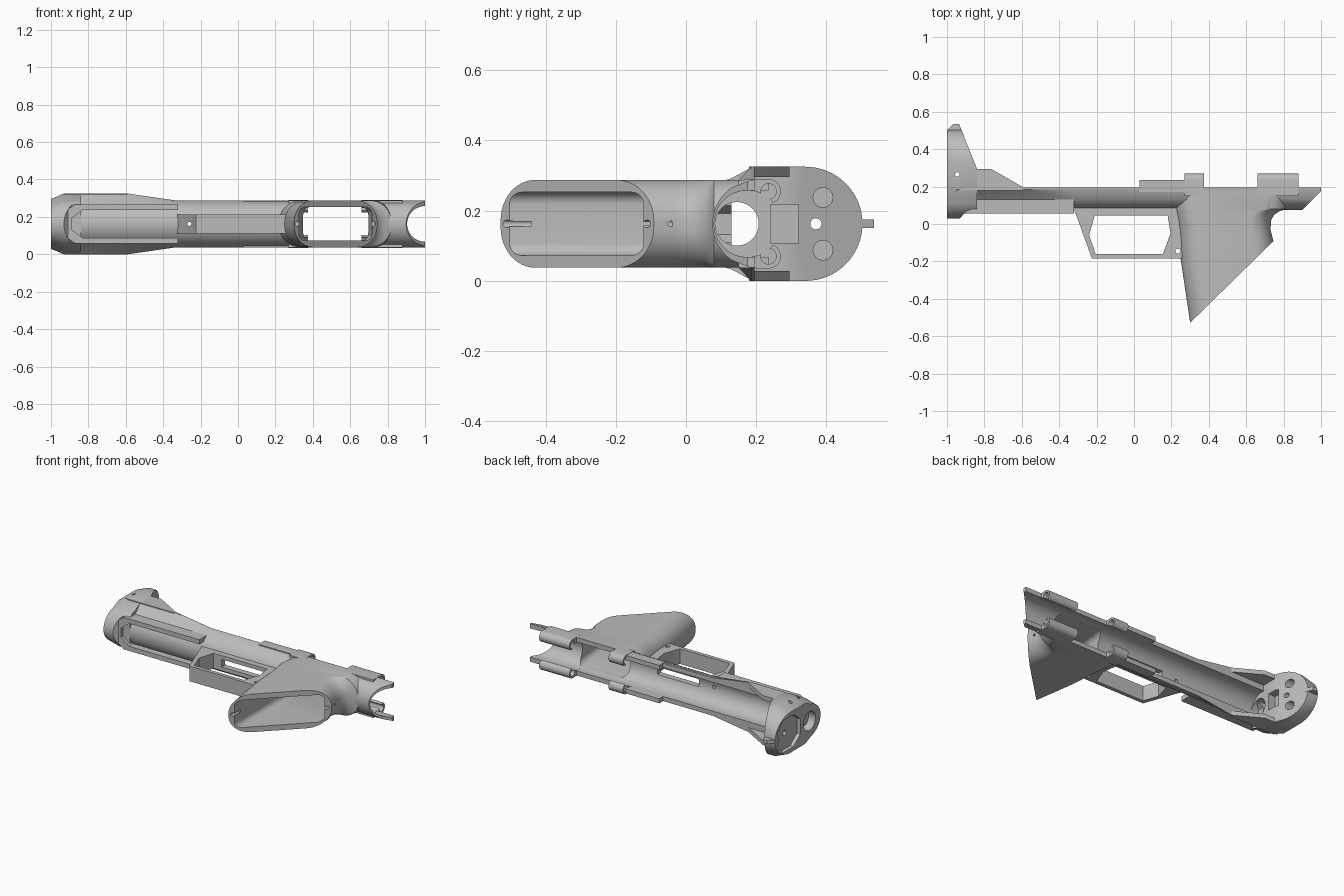
import bpy, bmesh, math

old = bpy.data.objects.get("Cube")
if old:
    bpy.data.objects.remove(old)

C = 0.1625  # mid height of the symmetric model
grey = bpy.data.materials.new("plain_grey")
grey.use_nodes = True
grey.diffuse_color = (0.5, 0.5, 0.5, 1)
grey.node_tree.nodes["Principled BSDF"].inputs["Base Color"].default_value = (0.5, 0.5, 0.5, 1)


def loft(name, rings):
    """Closed solid through rings of matching 3D points."""
    bm = bmesh.new()
    rows = [[bm.verts.new(p) for p in ring] for ring in rings]
    n = len(rows[0])
    for a, b in zip(rows, rows[1:]):
        for i in range(n):
            j = (i + 1) % n
            bm.faces.new((a[i], a[j], b[j], b[i]))
    bm.faces.new(rows[0])
    bm.faces.new(rows[-1])
    bmesh.ops.recalc_face_normals(bm, faces=bm.faces)
    mesh = bpy.data.meshes.new(name)
    bm.to_mesh(mesh)
    bm.free()
    mesh.materials.append(grey)
    ob = bpy.data.objects.new(name, mesh)
    bpy.context.collection.objects.link(ob)
    return ob


def prism(name, pts, axis, lo, hi):
    """Extrude a flat outline; z offsets are measured from mid height."""
    place = {"x": lambda p, t: (t, p[0], p[1] + C),
             "y": lambda p, t: (p[0], t, p[1] + C),
             "z": lambda p, t: (p[0], p[1], t + C)}[axis]
    return loft(name, [[place(p, t) for p in pts] for t in (lo, hi)])


def box(name, x0, x1, y0, y1, z0, z1):
    return prism(name, [(x0, y0), (x1, y0), (x1, y1), (x0, y1)], "z", z0, z1)


def arc(cy, cz, r, a0, a1, n):
    return [(cy + r * math.cos(math.radians(a0 + (a1 - a0) * i / n)),
             cz + r * math.sin(math.radians(a0 + (a1 - a0) * i / n))) for i in range(n + 1)]


def rod(name, axis, a, b, r, lo, hi, n=32):
    return prism(name, arc(a, b, r, 0, 360, n)[:-1], axis, lo, hi)


def cut(ob, *cutters):
    for c in cutters:
        mod = ob.modifiers.new("cut", "BOOLEAN")
        mod.operation = "DIFFERENCE"
        mod.solver = "EXACT"
        mod.object = c
        bpy.context.view_layer.objects.active = ob
        bpy.ops.object.modifier_apply(modifier=mod.name)


# shared cutters: long trough, magazine opening, end bore
trough = prism("trough_cutter", [(0.45, 0.095)] + arc(0.175, 0, 0.095, 90, 270, 32)
               + [(0.45, -0.095)], "x", -0.86, 1.1)
bore = rod("bore_cutter", "x", 0.145, 0, 0.062, -1.1, -0.8, 40)


def rounded(x0, x1, y, h, r, n=8):
    pts = []
    for cx, cz, a in ((x1 - r, h - r, 0), (x0 + r, h - r, 90),
                      (x0 + r, r - h, 180), (x1 - r, r - h, 270)):
        pts += arc(cx, cz, r, a, a + 90, n)
    return [(px, y, pz + C) for px, pz in pts]


opening = loft("opening_cutter", [rounded(0.325, 0.72, -0.6, 0.09, 0.035),
                                  rounded(0.33, 0.715, -0.1, 0.09, 0.035),
                                  rounded(0.36, 0.685, 0.21, 0.09, 0.035)])
nose = prism("nose_cutter", [(0.89, -0.1), (0.89, 0.066), (1.0, 0.175), (1.1, 0.175), (1.1, -0.1)],
             "z", -0.3, 0.3)
pin_front = rod("pin_front_cutter", "y", -0.26, 0, 0.011, -0.3, 0.3, 16)
helpers = [trough, bore, opening, nose, pin_front]


# receiver body: round-bottomed channel flaring towards the shoulder end
def section(x, w):
    side = [(0.195, w), (0.185, w)]
    low = arc(0.2, 0, 0.125, 124, 236, 24)
    pts = side + low + [(y, -z) for y, z in reversed(side)]
    return [(x, y, z + C) for y, z in pts]


body = loft("receiver_body", [section(-0.95, 0.158), section(-0.9, C), section(-0.59, C),
                              section(-0.33, 0.125), section(1.0, 0.125)])
cut(body, trough, bore, opening, nose)
trigger_slot = box("trigger_slot_cutter", -0.15, 0.15, -0.02, 0.15, -0.025, 0.025)
helpers.append(trigger_slot)
cut(body, trigger_slot, pin_front)

# underside ridge with a pointed recess showing the round tube
ridge = prism("underside_ridge", [(-0.95, 0.05), (-0.87, 0.105), (-0.32, 0.105), (-0.32, -0.105),
                                  (-0.87, -0.105), (-0.95, -0.05)], "y", 0.055, 0.13)
recess = prism("recess_cutter", [(-0.89, 0.03), (-0.83, 0.075), (-0.3, 0.075), (-0.3, -0.075),
                                 (-0.83, -0.075), (-0.89, -0.03)], "y", 0, 0.2)
helpers.append(recess)
cut(ridge, recess, trough)

# hollow grip-shaped well with a slanted open end
rows = [(-0.54, 0.302, 0.75), (-0.19, 0.25, 0.75), (-0.09, 0.245, 0.745), (-0.03, 0.24, 0.73),
        (0.02, 0.232, 0.733), (0.05, 0.226, 0.75), (0.07, 0.223, 0.78), (0.08, 0.22, 0.82),
        (0.19, 0.24, 0.84)]
well = loft("magazine_well", [rounded(a, b, y, 0.125, 0.115, 12) for y, a, b in rows])
slant = prism("slant_cutter", [(0.2, -0.626), (0.9, 0.06), (0.9, -0.8), (0.2, -0.8)], "z", -0.3, 0.3)
helpers.append(slant)
cut(well, slant, opening, trough)
for i, (x, y) in enumerate(((0.318, -0.51), (0.725, -0.11))):
    screw = rod("screw_cutter_%d" % i, "y", x, 0, 0.011, y - 0.1, y + 0.07, 16)
    helpers.append(screw)
    cut(well, screw)

# trigger guard
guard = prism("trigger_guard", [(-0.325, 0.085), (-0.31, 0.05), (-0.225, -0.185), (0.28, -0.185),
                                (0.3, 0.085)], "z", -0.05, 0.05)
hole = prism("guard_hole_cutter", [(-0.21, 0.045), (-0.24, -0.06), (-0.205, -0.16), (0.155, -0.16),
                                   (0.195, -0.05), (0.18, 0.045)], "z", -0.2, 0.2)
pin = rod("guard_pin_cutter", "z", 0.235, -0.145, 0.013, -0.2, 0.2, 16)
helpers += [hole, pin]
cut(guard, hole, pin, pin_front, trough, opening, trigger_slot)


# shoulder plate: rounded tall outline, chamfered towards the outer face
def plate_ring(x, s):
    half = arc(0.34, 0, C, 0, 90, 16) + [(0.19, C), (0.13, 0.13)] + arc(0.165, 0, 0.135, 112, 180, 10)
    pts = half + [(y, -z) for y, z in reversed(half[1:-1])]
    return [(x, y, z * s + C) for y, z in pts]


plate = loft("shoulder_plate", [plate_ring(-1, 0.82), plate_ring(-0.93, 1), plate_ring(-0.84, 1)])
plate_cuts = [
    prism("plate_slope_cutter", [(-0.835, 0.285), (-0.93, 0.52), (-0.7, 0.52), (-0.7, 0.285)],
          "z", -0.3, 0.3),
    prism("plate_foot_cutter", [(-0.94, 0.02), (-0.89, 0.075), (-0.8, 0.075), (-0.8, 0.02)],
          "z", -0.3, 0.3),
    prism("plate_panel_cutter", [(0.24, 0.05), (0.31, 0.105), (0.42, 0.105), (0.47, 0.05),
                                 (0.47, -0.05), (0.42, -0.105), (0.31, -0.105), (0.24, -0.05)],
          "x", -1.1, -0.975),
    box("plate_notch_cutter", -0.89, -0.7, 0.24, 0.32, -0.055, 0.055),
    rod("centre_hole_cutter", "x", 0.37, 0, 0.016, -1.1, -0.7, 20),
    rod("plate_pin_cutter", "z", -0.945, 0.265, 0.012, -0.3, 0.3, 16)]
for s in (-1, 1):
    plate_cuts.append(rod("screw_hole_cutter", "x", 0.39, 0.075 * s, 0.028, -0.965, -0.7, 24))
helpers += plate_cuts
cut(plate, bore, *plate_cuts)
prism("plate_tab", [(-1, 0.46), (-1, 0.5), (-0.965, 0.535), (-0.935, 0.535), (-0.905, 0.46)],
      "z", -0.012, 0.012)

# mirrored parts: cheek wings, rails, screw lugs
for s, side in ((1, "upper"), (-1, "lower")):
    prism(side + "_wing", [(-0.93, 0.18), (-0.88, 0.295), (-0.765, 0.295), (-0.59, 0.195),
                           (-0.59, 0.18)], "z", s * 0.134, s * C)
    box(side + "_rail", 0.03, 0.28, 0.17, 0.235, s * 0.095, s * 0.125)
    for x0, x1, label in ((0.27, 0.375, "rear"), (0.66, 0.88, "front")):
        outline = [(0.15, s * 0.125), (0.15, s * 0.06), (0.235, s * 0.06)]
        outline += [(y, s * z) for y, z in arc(0.235, 0.0925, 0.035, -70, 70, 12)]
        outline += [(0.235, s * 0.1275)]
        lug = prism("%s_%s_lug" % (side, label), outline, "x", x0, x1)
        lug_hole = rod("lug_hole_cutter", "x", 0.235, s * 0.0925, 0.022, 0.2, 1.0, 20)
        channel = rod("lug_channel_cutter", "x", 0.175, 0, 0.095, 0.0, 1.0)
        helpers += [lug_hole, channel]
        cut(lug, lug_hole, channel)

# remove cutters, then smooth the curved faces while keeping edges sharp
for h in helpers:
    bpy.data.objects.remove(h)
bpy.ops.object.select_all(action="DESELECT")
for ob in bpy.context.collection.objects:
    if ob.type == "MESH" and grey.name in ob.data.materials:
        ob.select_set(True)
        bpy.context.view_layer.objects.active = ob
bpy.ops.object.shade_smooth_by_angle(angle=math.radians(30))
